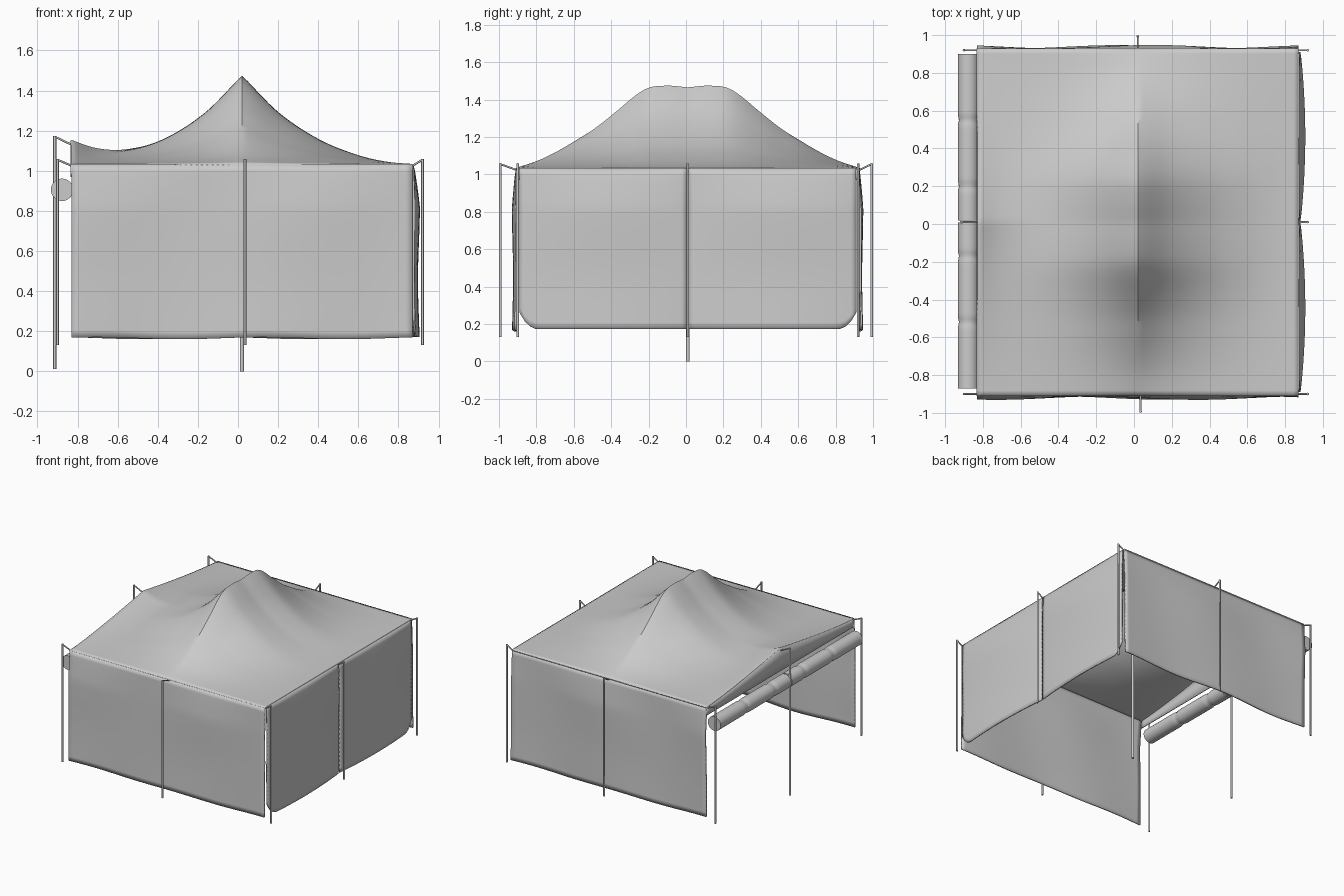
import bpy, bmesh, math
from mathutils import Vector

if "Cube" in bpy.data.objects:
    bpy.data.objects.remove(bpy.data.objects["Cube"])

X0, X1, Y0, Y1 = -0.83, 0.87, -0.91, 0.93
CX, CY, EAVE = 0.02, 0.01, 1.03


def finish(ob, angle=40):
    bpy.ops.object.select_all(action='DESELECT')
    ob.select_set(True)
    bpy.context.view_layer.objects.active = ob
    bpy.ops.object.shade_smooth_by_angle(angle=math.radians(angle))


def sheet(name, fn, nu, nv, thick=0.0, angle=40):
    """Grid surface from fn(u, v), u and v in 0..1, with optional thickness."""
    verts = [fn(i / nu, j / nv) for j in range(nv + 1) for i in range(nu + 1)]
    w = nu + 1
    faces = [(j * w + i, j * w + i + 1, (j + 1) * w + i + 1, (j + 1) * w + i)
             for j in range(nv) for i in range(nu)]
    me = bpy.data.meshes.new(name)
    me.from_pydata(verts, [], faces)
    ob = bpy.data.objects.new(name, me)
    bpy.context.collection.objects.link(ob)
    finish(ob, angle)
    if thick:
        m = ob.modifiers.new("cloth", 'SOLIDIFY')
        m.thickness, m.offset = thick, 0
    return ob


def rod(name, pts, r):
    """Round bar through a list of points."""
    cu = bpy.data.curves.new(name, 'CURVE')
    cu.dimensions, cu.bevel_depth, cu.bevel_resolution = '3D', r, 2
    cu.use_fill_caps = True
    sp = cu.splines.new('POLY')
    sp.points.add(len(pts) - 1)
    for p, q in zip(sp.points, pts):
        p.co = (*q, 1)
    ob = bpy.data.objects.new(name, cu)
    bpy.context.collection.objects.link(ob)
    return ob


def smooth_table(tab, t):
    """Cubic interpolation through evenly useful (t, value) stops."""
    n = len(tab)

    def slope(i):
        a, b = tab[max(i - 1, 0)], tab[min(i + 1, n - 1)]
        return (b[1] - a[1]) / (b[0] - a[0])
    for i in range(n - 1):
        (a, fa), (b, fb) = tab[i], tab[i + 1]
        if t <= b or i == n - 2:
            h = b - a
            s = min(max((t - a) / h, 0), 1)
            return ((2*s**3 - 3*s*s + 1) * fa + (s**3 - 2*s*s + s) * h * slope(i)
                    + (3*s*s - 2*s**3) * fb + (s**3 - s*s) * h * slope(i + 1))


ACROSS = [(0, 1), (0.21, 0.59), (0.45, 0.28), (0.68, 0.1), (0.85, 0.025), (1, 0)]
ALONG = [(0, .98), (.13, 1), (.25, .955), (.43, .66), (.54, .48), (.65, .335),
         (.76, .2), (.87, .09), (1, 0)]


def edge_lift(y):
    return 0.12 * max(0, 1 - abs(y - CY) / 0.92) ** 1.3


# Swept roof: short ridge in the middle, left edge pulled up at its centre
def roof_pt(u, v):
    x = X0 + (CX - X0) * u * 2 if u <= 0.5 else CX + (X1 - CX) * (u * 2 - 1)
    y = Y0 + (Y1 - Y0) * v
    z = EAVE + 0.44 * smooth_table(ACROSS, abs(x - CX) / 0.85) \
        * smooth_table(ALONG, abs(y - CY) / 0.92)
    if x < -0.1:
        z += edge_lift(y) * ((-0.1 - x) / 0.73) ** 3
    return x, y, z


sheet("roof", roof_pt, 64, 64, 0.008)


# Valance under the raised left edge
def valance_pt(u, v):
    y = Y0 + (Y1 - Y0) * u
    top = EAVE + edge_lift(y)
    return X0, y, top + (0.97 - top) * v


sheet("left_valance", valance_pt, 48, 2, 0.008)


def belly(v):
    """How far the cloth swells outward from the eave down."""
    return min(1, v * 4) ** 0.7 * (0.85 + 0.15 * math.sin(v * 7))


# Front and back walls with gentle waves
def long_wall(name, y, out, phase):
    def fn(u, v):
        x = X0 + (X1 - X0) * u
        sway = 0.012 + 0.009 * math.sin(u * 10 + phase + v * 1.5)
        bottom = 0.165 + 0.005 * math.sin(u * 13 + phase)
        return x, y + out * belly(v) * sway, EAVE + (bottom - EAVE) * v
    sheet(name, fn, 48, 24, 0.01)


long_wall("front_wall", Y0 + 0.005, -1, 0.6)
long_wall("back_wall", Y1 - 0.008, 1, 2.0)


# Right wall: two panels with rounded outer bottom corners
def right_panel(name, ya, yb):
    def fn(u, v):
        y = ya + (yb - ya) * u
        swell = 0.006 + 0.026 * math.sin(math.pi * u) ** 0.8
        d = max(0, (abs(y - CY) - 0.79) / 0.1)
        bottom = 0.172 + 0.07 * d ** 2.5
        return X1 + belly(v) * swell, y, EAVE + (bottom - EAVE) * v
    sheet(name, fn, 32, 24, 0.01)


right_panel("right_wall_front", -0.89, 0.004)
right_panel("right_wall_back", 0.016, 0.91)


# Rolled-up left wall, tied at intervals
def roll(name, ya, yb, ties):
    def fn(u, v):
        y = ya + (yb - ya) * v
        r = 0.056 - sum(0.006 * math.exp(-((y - t) / 0.02) ** 2) for t in ties)
        a = u * math.tau
        return -0.877 + r * math.cos(a), y, 0.905 + r * math.sin(a)
    ob = sheet(name, fn, 24, 60)
    bm = bmesh.new()
    bm.from_mesh(ob.data)
    bmesh.ops.remove_doubles(bm, verts=bm.verts, dist=1e-5)
    bmesh.ops.holes_fill(bm, edges=[e for e in bm.edges if e.is_boundary])
    bmesh.ops.recalc_face_normals(bm, faces=bm.faces)
    bm.to_mesh(ob.data)
    bm.free()
    finish(ob)


roll("rolled_wall_front", -0.87, 0.008, (-0.52, -0.17))
roll("rolled_wall_back", 0.018, 0.90, (0.2, 0.55))

# Outer poles, each with an arm reaching in to the eave
for name, px, py, ex, ey in [
        ("front_left_pole", -0.9, -0.9, X0, -0.9),
        ("back_left_pole", -0.9, 0.92, X0, 0.92),
        ("front_right_pole", 0.92, -0.9, X1, -0.9),
        ("back_right_pole", 0.92, 0.92, X1, 0.92),
        ("right_middle_pole", 0.92, 0.01, X1, 0.01),
        ("front_middle_pole", 0.035, -0.993, 0.035, Y0),
        ("back_middle_pole", 0.02, 0.993, 0.02, Y1)]:
    rod(name, [(px, py, 0.13), (px, py, 1.058)], 0.007)
    rod(name + "_arm", [(px, py, 1.055), (ex, ey, EAVE - 0.005)], 0.005)

# Taller pole lifting the left edge
rod("left_middle_pole", [(-0.914, CY, 0.012), (-0.914, CY, 1.172)], 0.008)
rod("left_middle_pole_arm", [(-0.914, CY, 1.17), (X0, CY, 1.13)], 0.005)

# Centre pole under the ridge
rod("centre_pole", [(CX, CY, 0), (CX, CY, 1.44)], 0.01)
